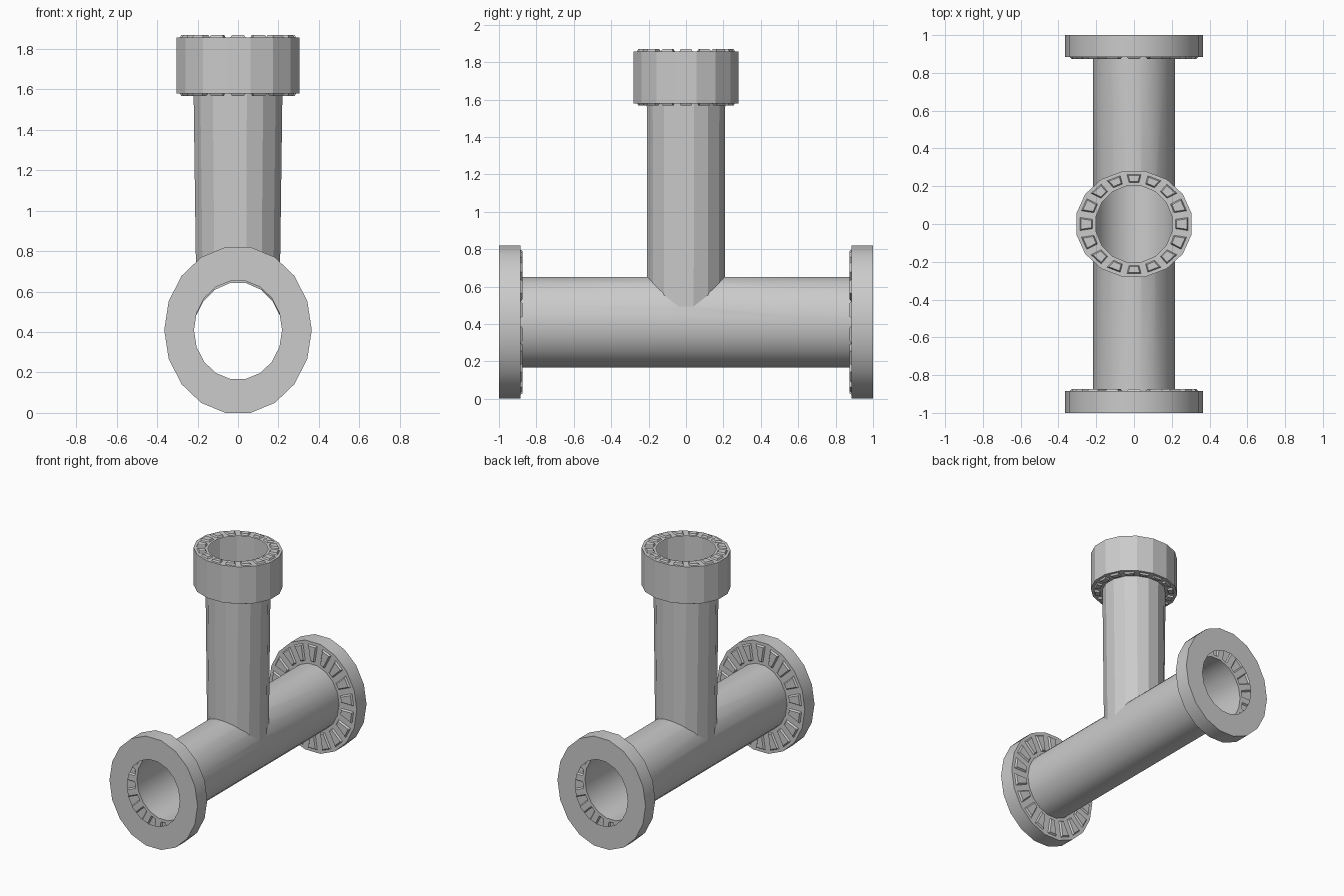
import bpy, bmesh
from math import sin, cos, pi, sqrt
from mathutils import Vector

if "Cube" in bpy.data.objects:
    bpy.data.objects.remove(bpy.data.objects["Cube"])

AXIS_Z = 0.41            # height of the main pipe's axis
RX, RZ = 0.218, 0.246    # main pipe radii
N_MAIN, N_UP = 18, 16    # sides of main pipe and branch


def ring_y(y, rx, rz):
    """Ring around the y axis at the main pipe height."""
    return [Vector((rx * cos(2 * pi * i / N_MAIN), y, AXIS_Z + rz * sin(2 * pi * i / N_MAIN)))
            for i in range(N_MAIN)]


def ring_z(z, rx, ry):
    """Ring around the z axis, flats facing the axes."""
    return [Vector((rx * cos(2 * pi * (i + .5) / N_UP), ry * sin(2 * pi * (i + .5) / N_UP), z))
            for i in range(N_UP)]


def loft(rings):
    """Skin rings one after another; returns the mesh and its bands of faces."""
    bm = bmesh.new()
    vr = [[bm.verts.new(p) for p in r] for r in rings]
    bands = []
    for a, b in zip(vr, vr[1:]):
        n = len(a)
        bands.append([bm.faces.new((a[i], a[(i + 1) % n], b[(i + 1) % n], b[i])) for i in range(n)])
    bm.normal_update()
    return bm, bands


def face_towards(bm, face, direction):
    if face.normal.dot(Vector(direction)) < 0:
        bmesh.ops.reverse_faces(bm, faces=bm.faces[:])
        bm.normal_update()


def add_teeth(bm, faces, inset, slope, height):
    """Raise a tapered tooth on each face."""
    bmesh.ops.inset_individual(bm, faces=faces, thickness=inset, use_even_offset=True)
    bmesh.ops.inset_individual(bm, faces=faces, thickness=slope, depth=height, use_even_offset=True)


def finish(bm, name, smooth=False):
    me = bpy.data.meshes.new(name)
    bm.to_mesh(me)
    bm.free()
    ob = bpy.data.objects.new(name, me)
    bpy.context.collection.objects.link(ob)
    if smooth:
        for p in me.polygons:
            p.use_smooth = True
        bpy.ops.object.select_all(action='DESELECT')
        ob.select_set(True)
        bpy.context.view_layer.objects.active = ob
        bpy.ops.object.shade_smooth_by_angle(angle=0.5)
    return ob


# Main pipe with an opening under the branch
bm, bands = loft([ring_y(-0.885, RX, RZ), ring_y(0.885, RX, RZ)])
face_towards(bm, bands[0][0], (1, 0, 0))
outline = ring_z(0, 0.209, 0.212)
walls = []
for i, p in enumerate(outline):
    d = outline[(i + 1) % N_UP] - p
    walls.append((p, Vector((d.y, -d.x, 0)).normalized()))
for p, n in walls:
    bmesh.ops.bisect_plane(bm, geom=bm.verts[:] + bm.edges[:] + bm.faces[:], dist=1e-5,
                           plane_co=p, plane_no=n)
opening = []
for f in bm.faces:
    c = f.calc_center_median()
    if c.z > AXIS_Z and all((c - p).dot(n) < 0 for p, n in walls):
        opening.append(f)
bmesh.ops.delete(bm, geom=opening, context='FACES')
bmesh.ops.dissolve_limit(bm, angle_limit=0.01, verts=bm.verts[:], edges=bm.edges[:])
finish(bm, "main_pipe", True)

# End flanges, hollow, with teeth on the inward side
for s, name in ((-1, "front_flange"), (1, "back_flange")):
    bm, bands = loft([ring_y(s * 1.0, RX, RZ), ring_y(s * 1.0, 0.365, 0.416),
                      ring_y(s * 0.885, 0.365, 0.416), ring_y(s * 0.885, RX, RZ)])
    face_towards(bm, bands[2][0], (0, -s, 0))
    add_teeth(bm, bands[2], 0.022, 0.008, 0.012)
    finish(bm, name, True)

# Branch pipe, its lower end following the main pipe
foot = ring_z(0, 0.209, 0.212)
for p in foot:
    p.z = AXIS_Z + RZ * sqrt(max(0, 1 - (p.x / RX) ** 2)) - 0.01
bm, bands = loft([foot, ring_z(1.58, 0.224, 0.214)])
face_towards(bm, bands[0][0], (1, 0.5, 0))
finish(bm, "branch_pipe")

# Branch collar, toothed above and below
bm, bands = loft([ring_z(1.58, 0.224, 0.214), ring_z(1.58, 0.311, 0.285),
                  ring_z(1.858, 0.311, 0.285), ring_z(1.858, 0.205, 0.205)])
face_towards(bm, bands[2][0], (0, 0, 1))
add_teeth(bm, bands[0], 0.018, 0.006, 0.012)
add_teeth(bm, bands[2], 0.018, 0.006, 0.012)
finish(bm, "branch_collar")
